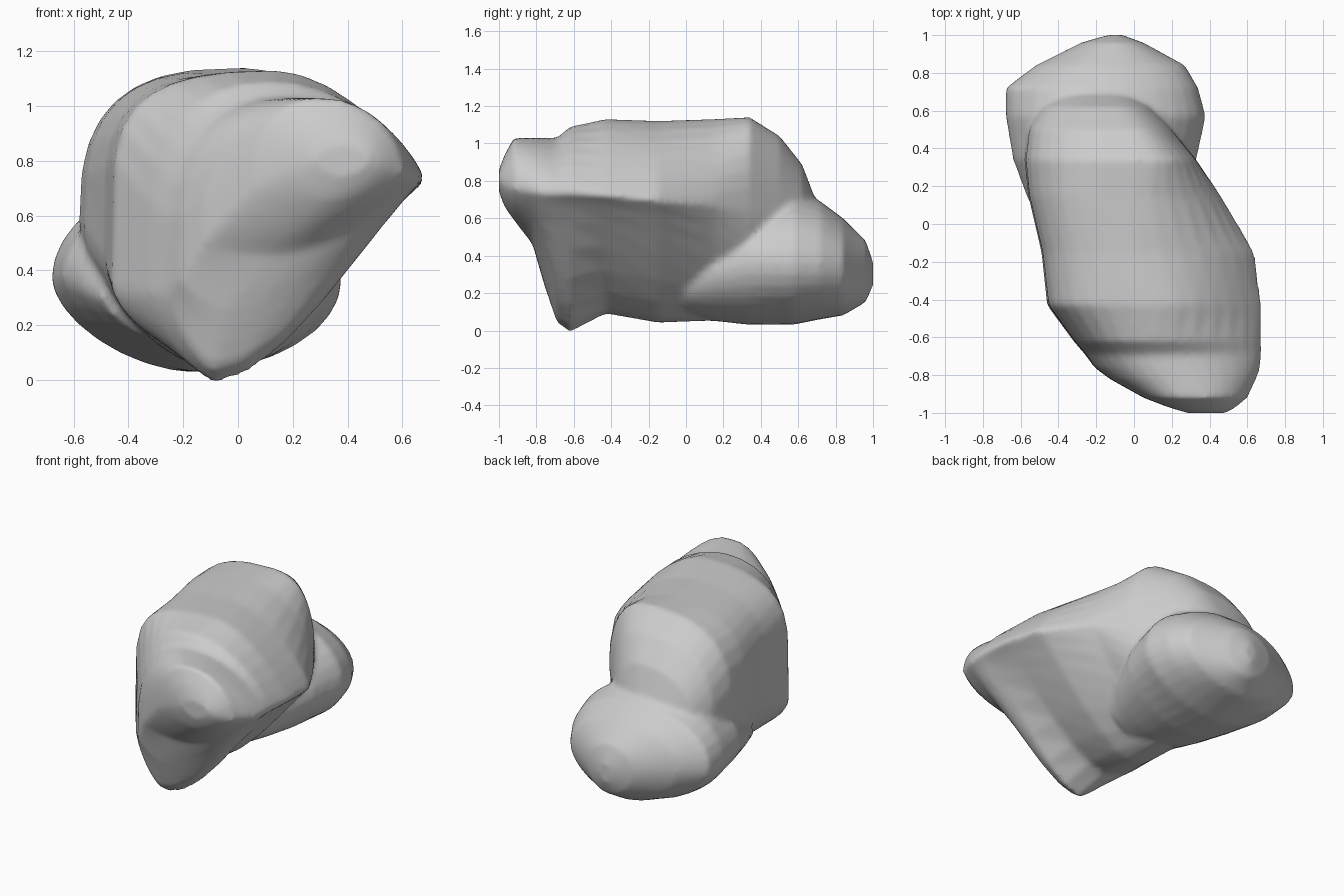
import bpy
import bmesh
from math import sin, cos, pi

cube = bpy.data.objects.get("Cube")
if cube:
    bpy.data.objects.remove(cube, do_unlink=True)

# Stations along each mass: y, then (x, z) of the left, top, right and bottom extremes
BODY = [
    (-1.0, (.28, .80), (.38, .86), (.49, .80), (.38, .74)),
    (-.97, (.18, .77), (.32, .94), (.54, .78), (.34, .66)),
    (-.92, (.05, .70), (.30, 1.03), (.60, .76), (.28, .59)),
    (-.82, (-.13, .50), (.24, 1.03), (.65, .74), (.12, .46)),
    (-.76, (-.21, .37), (.20, 1.03), (.67, .73), (-.03, .25)),
    (-.69, (-.26, .32), (.16, 1.03), (.68, .73), (-.09, .04)),
    (-.62, (-.32, .32), (.12, 1.09), (.68, .73), (-.08, -.01)),
    (-.43, (-.46, .34), (.14, 1.13), (.68, .72), (-.12, .09)),
    (-.15, (-.49, .45), (.04, 1.12), (.64, .69), (-.08, .04)),
    (.15, (-.56, .55), (0, 1.13), (.46, .67), (-.10, .05)),
    (.34, (-.58, .58), (.02, 1.14), (.33, .65), (-.12, .06)),
    (.50, (-.56, .55), (-.03, 1.04), (.20, .60), (-.18, .08)),
    (.62, (-.50, .50), (-.10, .89), (.10, .50), (-.18, .10)),
    (.70, (-.40, .45), (-.15, .68), (0, .42), (-.18, .20)),
]
REAR_LUMP = [
    (0, (-.50, .30), (-.15, .45), (.18, .25), (-.10, .08)),
    (.15, (-.57, .34), (-.15, .58), (.26, .32), (-.12, .05)),
    (.34, (-.64, .38), (-.15, .68), (.33, .36), (-.14, .03)),
    (.57, (-.68, .37), (-.15, .74), (.38, .36), (-.18, .03)),
    (.72, (-.68, .37), (-.15, .69), (.34, .36), (-.16, .06)),
    (.84, (-.52, .36), (-.15, .60), (.27, .35), (-.15, .08)),
    (.96, (-.28, .33), (-.10, .48), (.05, .32), (-.10, .15)),
    (1.0, (-.14, .31), (-.10, .37), (-.06, .30), (-.10, .24)),
]

# Roundness at a few places along y, as (side, pole) pairs for the quarters
# left-top, top-right, right-bottom, bottom-left
BODY_ROUNDNESS = [
    (-1, (2.2, 2.2, 2.2, 2.0, 1.8, 1.4, 1.6, 1.6)),
    (-.65, (2.2, 3.5, 1.9, 1.4, 1.7, .75, 1.4, 1.3)),
    (-.43, (2.5, 6.0, 1.8, 1.1, 1.7, .8, 1.6, 1.6)),
    (.1, (3.0, 3.2, 1.9, 1.4, 1.4, .9, 1.7, 1.7)),
    (.35, (2.8, 2.8, 2.6, 2.4, 1.6, 1.6, 1.6, 1.6)),
    (.7, (2.4, 2.4, 2.2, 2.2, 2.0, 2.0, 1.5, 1.5)),
]
LUMP_ROUNDNESS = [
    (0, (2.0, 2.0, 2.0, 2.0, 1.9, 1.9, 1.5, 1.5)),
    (1, (2.0, 2.0, 2.0, 2.0, 2.0, 2.0, 1.8, 1.8)),
]
STEPS = 8


def roundness_at(y, table):
    """Blend the quarter roundness between the given places."""
    for (y0, a), (y1, b) in zip(table, table[1:]):
        if y <= y1:
            t = (y - y0) / (y1 - y0)
            return [p + (q - p) * t for p, q in zip(a, b)]


def quarter(side, pole, side_power, pole_power):
    """Points on a curved quarter from a side extreme to a top or bottom one."""
    points = []
    for i in range(STEPS + 1):
        angle = i / STEPS * pi / 2
        u = max(cos(angle), 0) ** (2 / side_power)
        v = sin(angle) ** (2 / pole_power)
        points.append((pole[0] + (side[0] - pole[0]) * u,
                       side[1] + (pole[1] - side[1]) * v))
    return points


def section(left, top, right, bottom, power):
    """Closed outline running left, top, right, bottom."""
    return (quarter(left, top, *power[0:2])[:-1]
            + quarter(right, top, *power[2:4])[:0:-1]
            + quarter(right, bottom, *power[4:6])[:-1]
            + quarter(left, bottom, *power[6:8])[:0:-1])


def add_mass(bm, stations, table):
    """Skin the sections of one mass and close both tips."""
    rings = []
    for y, *extremes in stations:
        outline = section(*extremes, roundness_at(y, table))
        rings.append([bm.verts.new((x, y, z)) for x, z in outline])
    for a, b in zip(rings, rings[1:]):
        for i in range(len(a)):
            j = (i + 1) % len(a)
            bm.faces.new((a[i], a[j], b[j], b[i]))
    bm.faces.new(rings[0])
    bm.faces.new(rings[-1])


# Rock: main body and the low lump behind it
bm = bmesh.new()
add_mass(bm, BODY, BODY_ROUNDNESS)
add_mass(bm, REAR_LUMP, LUMP_ROUNDNESS)
bmesh.ops.recalc_face_normals(bm, faces=bm.faces)
mesh = bpy.data.meshes.new("rock")
bm.to_mesh(mesh)
bm.free()
rock = bpy.data.objects.new("rock", mesh)
bpy.context.collection.objects.link(rock)

# Plain grey stone
stone = bpy.data.materials.new("grey stone")
stone.use_nodes = True
grey = (.6, .6, .6, 1)
stone.diffuse_color = grey
stone.node_tree.nodes["Principled BSDF"].inputs["Base Color"].default_value = grey
mesh.materials.append(stone)

# Fuse the two masses into one worn, smooth skin
fuse = rock.modifiers.new("fuse", "REMESH")
fuse.mode = "VOXEL"
fuse.voxel_size = .02
fuse.use_smooth_shade = True
wear = rock.modifiers.new("wear", "SMOOTH")
wear.factor = .5
wear.iterations = 4
bpy.context.view_layer.objects.active = rock
rock.select_set(True)
for modifier in list(rock.modifiers):
    bpy.ops.object.modifier_apply(modifier=modifier.name)
